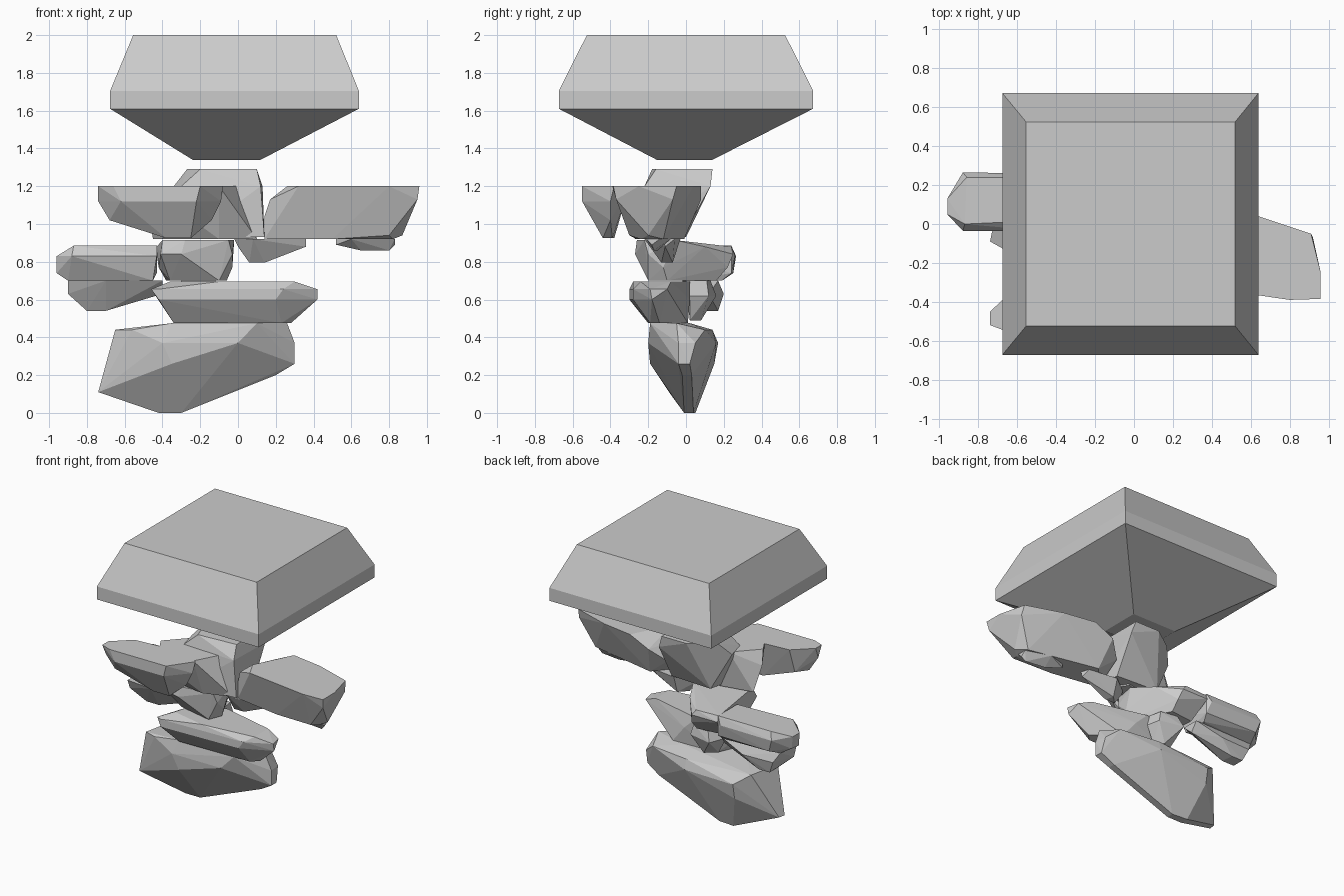
import bpy, bmesh


def rock(name, *layers):
    """Faceted stone: convex hull around a few horizontal outlines (z, [(x, y), ...])."""
    bm = bmesh.new()
    for z, outline in layers:
        for x, y in outline:
            bm.verts.new((x, y, z))
    res = bmesh.ops.convex_hull(bm, input=bm.verts[:])
    junk = {g for g in res["geom_interior"] + res["geom_unused"]
            if isinstance(g, bmesh.types.BMVert)}
    bmesh.ops.delete(bm, geom=list(junk), context='VERTS')
    bmesh.ops.dissolve_limit(bm, angle_limit=0.03, verts=bm.verts[:], edges=bm.edges[:])
    bmesh.ops.recalc_face_normals(bm, faces=bm.faces[:])
    mesh = bpy.data.meshes.new(name)
    bm.to_mesh(mesh)
    bm.free()
    obj = bpy.data.objects.new(name, mesh)
    bpy.context.collection.objects.link(obj)
    return obj


def rect(x0, x1, y0, y1):
    return [(x0, y0), (x1, y0), (x1, y1), (x0, y1)]


# Square chamfered platform with tapered underside
rock("platform",
     (2.00, rect(-0.555, 0.52, -0.525, 0.525)),
     (1.705, rect(-0.677, 0.64, -0.673, 0.673)),
     (1.61, rect(-0.677, 0.64, -0.673, 0.673)),
     (1.34, rect(-0.24, 0.12, -0.155, 0.14)))

# Central neck stone under the platform
rock("neck_stone",
     (1.29, [(-0.27, 0.02), (-0.2, -0.18), (0.1, -0.16), (0.1, 0.14), (-0.1, 0.14)]),
     (1.2, [(-0.34, -0.05), (-0.3, -0.2), (0.12, -0.22), (0.13, 0.13)]),
     (0.93, [(-0.25, -0.24), (0.14, -0.22), (0.13, -0.02), (-0.2, 0.0)]))

# Stone wedged behind the left slab
rock("neck_side_stone",
     (1.2, [(-0.46, -0.24), (-0.38, -0.38), (-0.1, -0.38), (0.05, -0.1), (-0.3, -0.07)]),
     (1.1, [(-0.48, -0.2), (-0.35, -0.36)]),
     (0.92, [(-0.45, -0.14), (-0.4, -0.22), (-0.1, -0.27), (0.1, -0.2), (0.0, -0.05)]))

# Upper slabs: right and left
rock("right_slab",
     (1.2, [(0.26, -0.2), (0.4, 0.08), (0.64, 0.04), (0.91, -0.05), (0.96, -0.25),
            (0.96, -0.385), (0.8, -0.39), (0.32, -0.32)]),
     (1.13, [(0.17, -0.22), (0.95, -0.37), (0.92, -0.07), (0.25, 0.08)]),
     (1.04, [(0.14, -0.2), (0.15, 0.0)]),
     (0.94, [(0.87, -0.2), (0.8, -0.3)]),
     (0.92, [(0.14, -0.2), (0.5, -0.26), (0.82, -0.24), (0.82, -0.12), (0.3, -0.01)]))
rock("left_slab",
     (1.2, [(-0.74, -0.45), (-0.74, -0.52), (-0.66, -0.55), (-0.2, -0.55),
            (-0.08, -0.38), (-0.2, -0.3), (-0.61, -0.33)]),
     (1.12, [(-0.74, -0.48), (-0.62, -0.55), (-0.22, -0.55), (-0.09, -0.4)]),
     (1.02, [(-0.68, -0.46), (-0.62, -0.38), (-0.14, -0.4)]),
     (0.925, [(-0.38, -0.44), (-0.25, -0.44), (-0.25, -0.39), (-0.36, -0.38)]))

# Small chips hanging under the right slab
rock("inner_chip",
     (0.92, [(-0.02, -0.14), (0.08, -0.22), (0.36, -0.12), (0.34, -0.06), (0.12, -0.03)]),
     (0.88, [(0.0, -0.13), (0.36, -0.11)]),
     (0.795, [(0.06, -0.13), (0.14, -0.13), (0.12, -0.07)]))
rock("outer_chip",
     (0.92, [(0.52, -0.12), (0.6, -0.2), (0.83, -0.21), (0.83, -0.14), (0.65, -0.08)]),
     (0.89, [(0.52, -0.12), (0.83, -0.18)]),
     (0.86, [(0.65, -0.15), (0.8, -0.17)]))

# Middle layer: centre stone and the pair stepping out to the left
rock("middle_stone",
     (0.915, [(-0.4, -0.2), (-0.28, -0.26), (-0.05, -0.22), (-0.02, -0.06)]),
     (0.88, [(-0.43, 0.23), (-0.25, 0.24), (-0.1, 0.1)]),
     (0.84, [(-0.41, -0.24), (-0.3, -0.27), (-0.03, -0.2), (-0.43, 0.25), (-0.22, 0.25)]),
     (0.77, [(-0.42, -0.12), (-0.03, -0.12), (-0.2, 0.22)]),
     (0.70, [(-0.36, -0.14), (-0.1, -0.2), (-0.06, -0.1), (-0.2, 0.16), (-0.38, 0.14)]))
rock("left_ledge_stone",
     (0.885, [(-0.87, 0.0), (-0.86, 0.24), (-0.43, 0.24), (-0.43, 0.02)]),
     (0.83, [(-0.96, 0.05), (-0.96, 0.13), (-0.88, 0.265), (-0.46, 0.26),
             (-0.88, -0.035), (-0.43, -0.04)]),
     (0.74, [(-0.96, 0.06), (-0.95, 0.13), (-0.85, 0.25), (-0.43, 0.24)]),
     (0.70, [(-0.9, 0.05), (-0.88, 0.16), (-0.45, 0.19), (-0.45, 0.0)]))
rock("left_under_stone",
     (0.70, [(-0.9, 0.0), (-0.88, 0.16), (-0.4, 0.17), (-0.4, 0.04), (-0.7, -0.02)]),
     (0.63, [(-0.9, 0.03), (-0.84, 0.19), (-0.6, 0.2), (-0.4, 0.12)]),
     (0.54, [(-0.8, 0.08), (-0.8, 0.17), (-0.71, 0.17), (-0.7, 0.08)]))
rock("rear_pebble",
     (0.70, [(-0.3, 0.0), (-0.12, 0.0), (-0.14, 0.11), (-0.27, 0.13)]),
     (0.62, [(-0.35, 0.03), (-0.1, 0.02), (-0.12, 0.12), (-0.3, 0.16)]),
     (0.49, [(-0.28, 0.02), (-0.15, 0.02), (-0.2, 0.08)]))

# Lower flat stone
rock("lower_slab",
     (0.695, [(-0.36, -0.22), (-0.1, -0.28), (0.3, -0.24), (0.3, -0.08), (-0.1, 0.02), (-0.3, -0.02)]),
     (0.655, [(-0.46, -0.28), (-0.42, -0.3), (0.24, -0.28), (0.42, -0.19), (0.4, -0.1)]),
     (0.6, [(-0.42, -0.3), (0.2, -0.28), (0.42, -0.18), (0.0, 0.02)]),
     (0.475, [(-0.34, -0.2), (0.23, -0.19), (0.28, -0.14), (0.1, 0.01), (-0.25, 0.0)]))

# Large keel stone at the base
rock("base_stone",
     (0.475, [(-0.35, -0.18), (0.1, -0.19), (0.26, -0.05), (0.0, 0.02)]),
     (0.44, [(-0.65, -0.14), (-0.56, -0.17), (0.2, 0.1), (-0.1, 0.14), (-0.6, 0.1)]),
     (0.37, [(-0.4, -0.2), (0.0, -0.2), (0.3, -0.04), (0.29, 0.05), (-0.5, 0.17), (-0.1, 0.16)]),
     (0.26, [(-0.35, -0.19), (0.3, -0.04), (0.3, 0.02), (-0.5, 0.15)]),
     (0.20, [(0.2, -0.02), (0.2, 0.03)]),
     (0.11, [(-0.74, -0.09), (-0.73, -0.04)]),
     (0.0, [(-0.42, -0.01), (-0.3, -0.01), (-0.3, 0.04), (-0.42, 0.05)]))
